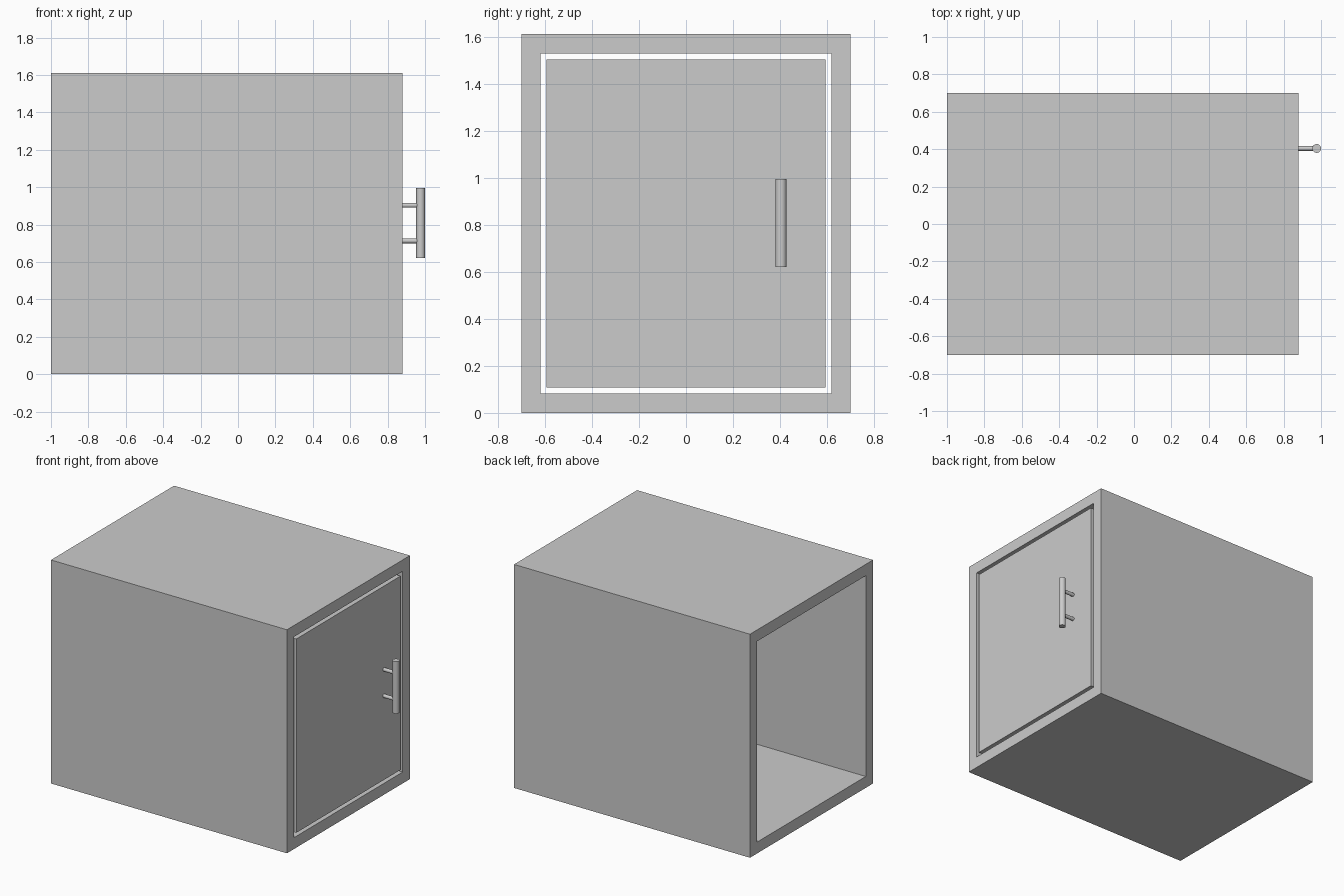
import bpy
import bmesh
from mathutils import Matrix, Vector

cube = bpy.data.objects.get("Cube")
if cube:
    bpy.data.objects.remove(cube, do_unlink=True)

grey = bpy.data.materials.new("plain grey")
grey.use_nodes = True
colour = (0.6, 0.6, 0.6, 1)
grey.diffuse_color = colour
grey.node_tree.nodes["Principled BSDF"].inputs["Base Color"].default_value = colour


def add_object(name, bm):
    mesh = bpy.data.meshes.new(name)
    bmesh.ops.recalc_face_normals(bm, faces=bm.faces)
    bm.to_mesh(mesh)
    bm.free()
    mesh.materials.append(grey)
    obj = bpy.data.objects.new(name, mesh)
    bpy.context.collection.objects.link(obj)
    return obj


def box(name, low, high):
    low, high = Vector(low), Vector(high)
    bm = bmesh.new()
    bmesh.ops.create_cube(bm, size=1, matrix=Matrix.Translation((low + high) / 2)
                          @ Matrix.Diagonal(high - low).to_4x4())
    return add_object(name, bm)


def rod(name, start, end, radius):
    start, end = Vector(start), Vector(end)
    axis = end - start
    turn = axis.to_track_quat("Z", "Y").to_matrix().to_4x4()
    bm = bmesh.new()
    bmesh.ops.create_cone(bm, cap_ends=True, segments=32, radius1=radius, radius2=radius,
                          depth=axis.length, matrix=Matrix.Translation((start + end) / 2) @ turn)
    for face in bm.faces:
        face.smooth = len(face.verts) == 4
    for edge in bm.edges:
        edge.smooth = all(face.smooth for face in edge.link_faces)
    return add_object(name, bm)


back, front = -1.0, 0.88
width, height, wall, gap = 1.4, 1.61, 0.082, 0.025


def ring(bm, x, inset):
    y = width / 2 - inset
    return [bm.verts.new((x, s * y, z)) for s, z in
            ((-1, inset), (1, inset), (1, height - inset), (-1, height - inset))]


# Cabinet shell, open at both ends
bm = bmesh.new()
loops = [ring(bm, back, 0), ring(bm, front, 0), ring(bm, front, wall), ring(bm, back, wall)]
for a, b in zip(loops, loops[1:] + loops[:1]):
    for i in range(4):
        j = (i + 1) % 4
        bm.faces.new((a[i], a[j], b[j], b[i]))
add_object("cabinet_shell", bm)

# Door panel, set into the opening with an even gap
inset = wall + gap
box("door", (front - 0.08, inset - width / 2, inset), (front, width / 2 - inset, height - inset))

# Bar handle on two posts
hx, hy = 0.9765, 0.404
rod("handle_bar", (hx, hy, 0.62), (hx, hy, 0.995), 0.0235)
for name, z in (("lower", 0.713), ("upper", 0.903)):
    rod(name + "_handle_post", (front - 0.01, hy, z), (hx, hy, z), 0.013)
